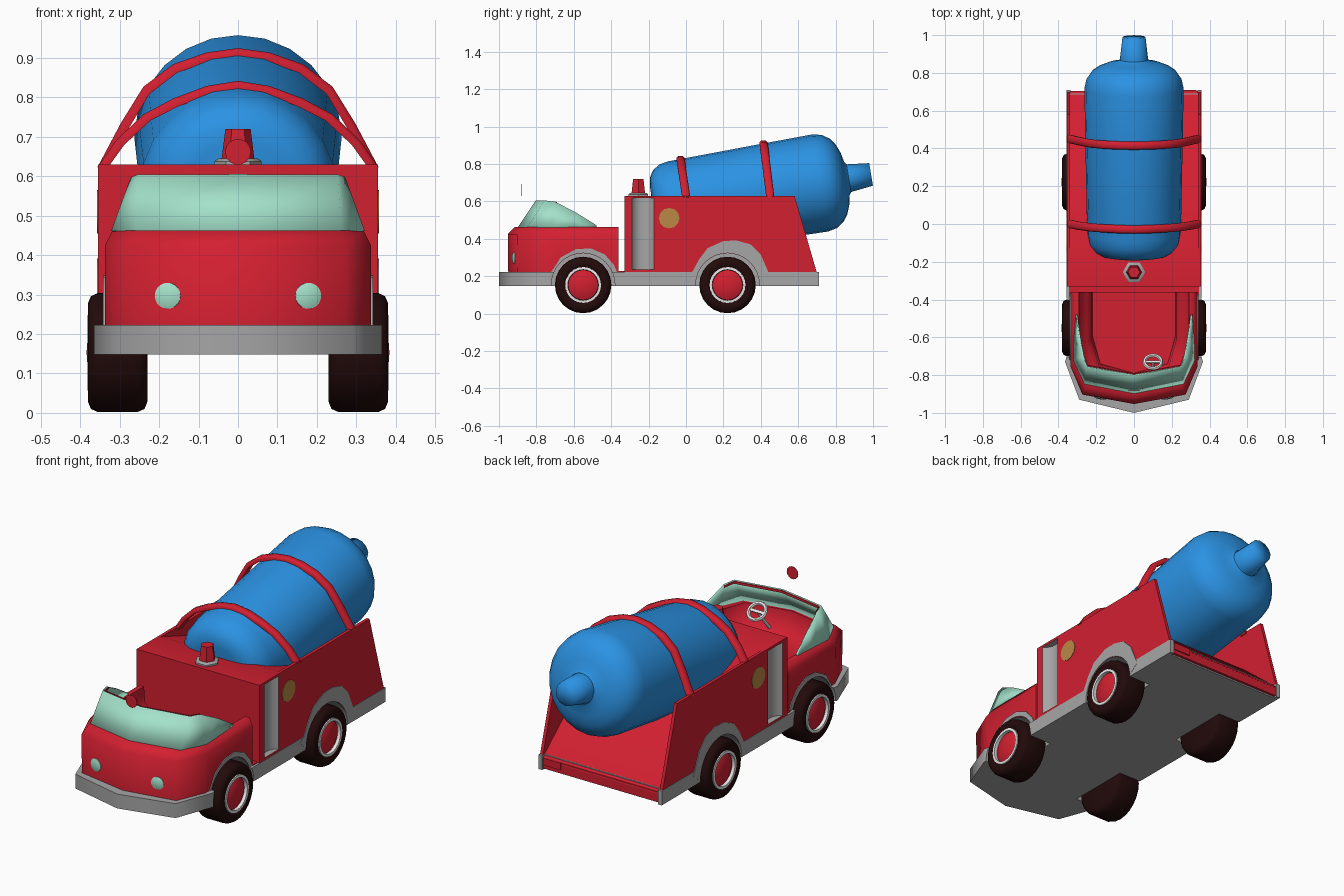
import bpy, bmesh, math
from mathutils import Matrix, Vector

if "Cube" in bpy.data.objects:
    bpy.data.objects.remove(bpy.data.objects["Cube"])


def material(name, rgb):
    m = bpy.data.materials.new(name)
    m.diffuse_color = (*rgb, 1)
    m.use_nodes = True
    m.node_tree.nodes["Principled BSDF"].inputs["Base Color"].default_value = m.diffuse_color
    return m


RED = material("red paint", (0.65, 0.014, 0.030))
BLUE = material("blue drum", (0.024, 0.29, 0.77))
MINT = material("mint glass", (0.37, 0.76, 0.60))
GREY = material("grey metal", (0.38, 0.38, 0.38))
TYRE = material("dark rubber", (0.016, 0.003, 0.003))
GOLD = material("gold", (0.50, 0.25, 0.06))
WHITE = material("pale trim", (0.85, 0.85, 0.85))


def finish(name, bm, mat, matrix=None):
    bmesh.ops.remove_doubles(bm, verts=bm.verts, dist=1e-5)
    if matrix:
        bm.transform(matrix)
    bmesh.ops.recalc_face_normals(bm, faces=bm.faces)
    me = bpy.data.meshes.new(name)
    bm.to_mesh(me)
    bm.free()
    me.materials.append(mat)
    ob = bpy.data.objects.new(name, me)
    bpy.context.collection.objects.link(ob)
    return ob


def loft(name, rings, mat, caps=True, closed=True):
    """Skin a list of equal-length point rings."""
    bm = bmesh.new()
    rows = [[bm.verts.new(p) for p in ring] for ring in rings]
    n = len(rows[0])
    for a, b in zip(rows, rows[1:]):
        for i in range(n if closed else n - 1):
            j = (i + 1) % n
            bm.faces.new((a[i], a[j], b[j], b[i]))
    if caps:
        bm.faces.new(rows[0])
        bm.faces.new(rows[-1])
    return finish(name, bm, mat)


def lathe(name, profile, segs, mat, matrix):
    """Spin (height, radius) points about local z, then place."""
    bm = bmesh.new()
    vs = [bm.verts.new((r, 0, t)) for t, r in profile]
    es = [bm.edges.new(e) for e in zip(vs, vs[1:])]
    bmesh.ops.spin(bm, geom=vs + es, cent=(0, 0, 0), axis=(0, 0, 1),
                   angle=2 * math.pi, steps=segs, use_merge=True)
    return finish(name, bm, mat, matrix)


def prism_x(name, yz, x0, x1, mat):
    return loft(name, [[(x, y, z) for y, z in yz] for x in (x0, x1)], mat)


def box(name, lo, hi, mat):
    yz = [(lo[1], lo[2]), (hi[1], lo[2]), (hi[1], hi[2]), (lo[1], hi[2])]
    return prism_x(name, yz, lo[0], hi[0], mat)


def mirrored(half):
    """Half outline, starting on the centre line."""
    return half + [(-p[0], *p[1:]) for p in reversed(half) if p[0] > 0]


def cut(target, cutters):
    bpy.context.view_layer.objects.active = target
    for c in cutters:
        m = target.modifiers.new("cut", 'BOOLEAN')
        m.operation, m.solver, m.object = 'DIFFERENCE', 'EXACT', c
        m.material_mode = 'TRANSFER'
        bpy.ops.object.modifier_apply(modifier=m.name)


def side_axis(s, y, z):
    """Local z points outward to side s."""
    return Matrix.Translation((0, y, z)) @ Matrix.Rotation(s * math.pi / 2, 4, 'Y')


WZ = 0.153
# axle y, outer fender outline
AXLES = [(-0.55, [(-.36, .2), (-.385, .26), (-.435, .317), (-.51, .349), (-.59, .344),
                  (-.67, .30), (-.735, .2)]),
         (0.222, [(.45, .2), (.40, .315), (.345, .37), (.27, .391), (.20, .388), (.115, .35),
                  (.07, .29), (.035, .225), (0, .2)])]

# chassis plate with pointed bumper
plate = [(0, -1.0), (0.29, -0.93), (0.365, -0.73), (0.357, -0.70), (0.357, 0.71),
         (0.335, 0.71), (0.335, 0.69)]
chassis = loft("chassis", [[(x, y, z) for x, y in mirrored(plate)] for z in (0.148, 0.223)], GREY)


# cab tub, open to the rear between the wheel housings
def cab_ring(w, front, z, back=-0.36):
    pts = [(0, front), (w * 0.81, front + 0.05), (w, front + 0.2), (w, back)]
    return [(x, y, z) for x, y in mirrored(pts)]


cab = loft("cab", [cab_ring(0.337, -0.95, 0.2), cab_ring(0.337, -0.953, 0.425),
                   cab_ring(0.318, -0.915, 0.463)], RED)
tub = loft("tub_cutter", [cab_ring(0.22, -0.79, 0.235, -0.3), cab_ring(0.225, -0.81, 0.32, -0.3),
                          cab_ring(0.25, -0.83, 0.35, -0.3), cab_ring(0.285, -0.87, 0.38, -0.3),
                          cab_ring(0.295, -0.88, 0.5, -0.3)], RED)
box("step_plate", (-0.345, -0.37, 0.21), (0.345, -0.32, 0.227), RED)

# rear body, hollowed with a sloping bed for the drum
body = prism_x("rear_body", [(-0.33, 0.2), (-0.33, 0.63), (0.58, 0.63), (0.705, 0.2)],
               -0.355, 0.355, RED)
hopper = prism_x("hopper_cutter", [(-0.15, 0.63), (-0.15, 0.8), (0.9, 0.8), (0.9, 0.19),
                                   (0.70, 0.21), (0.45, 0.42)], -0.338, 0.338, RED)
box("tailboard", (-0.335, 0.67, 0.155), (0.335, 0.704, 0.208), RED)
scoop = [(.5, -.29), (.356, -.29), (.336, -.277), (.322, -.25), (.322, -.21), (.336, -.183),
         (.356, -.17), (.5, -.17)]
niches, wells = [], []
for s in (1, -1):
    niches.append(loft("niche_cutter", [[(s * x, y, z) for x, y in scoop] for z in (.235, .618)],
                       GREY))
    for y, fender in AXLES:
        wells.append(lathe("well_cutter", [(0.228, 0), (0.228, 0.17), (0.5, 0.17), (0.5, 0)],
                           32, GREY, side_axis(s, y, WZ)))
cut(body, [hopper] + niches + wells)
cut(cab, [tub] + wells)
cut(chassis, wells)
for c in [hopper, tub] + niches + wells:
    bpy.data.objects.remove(c)

for s in (1, -1):
    for y, fender in AXLES:
        # fender arch trim
        ang = [math.pi * i / 16 for i in range(17)]
        arc = fender + [(y - 0.17 * math.cos(t), 0.155 + 0.17 * math.sin(t)) for t in ang]
        prism_x("fender_arch", arc, s * 0.315, s * (0.342 if y < 0 else 0.358), GREY)
        # wheel, rim ring and hub
        place = side_axis(s, y, WZ)
        lathe("tyre", [(.23, 0), (.23, .125), (.237, .143), (.255, .151), (.355, .151),
                       (.373, .143), (.38, .126), (.378, .10), (.365, .09), (.355, 0)],
              24, TYRE, place)
        lathe("rim_ring", [(.36, .096), (.381, .096), (.382, .082), (.36, .082)],
              24, WHITE, place)
        lathe("hub", [(.355, .083), (.366, .08), (.377, .055), (.382, .028), (.384, 0)],
              24, RED, place)
    # side badge
    lathe("badge", [(.352, 0), (.352, .055), (.3575, .055), (.3575, 0)], 12, GOLD,
          side_axis(s, -0.09, 0.51))
    # headlight with pale rim
    aim = Matrix.Translation((s * 0.178, -0.919, 0.297)) @ \
        Matrix.Rotation(s * 0.18, 4, 'Z') @ Matrix.Rotation(math.pi / 2, 4, 'X')
    lathe("headlight_rim", [(-.02, .033), (.003, .033), (.003, .03)], 20, WHITE, aim)
    lathe("headlight", [(.003, .0325), (.008, .02), (.009, 0)], 20, MINT, aim)


# wraparound windscreen with a red inner top rail
def both_sides(pts):
    return [(-x, y, z) for x, y, z in reversed(pts[1:])] + pts


low = [(0, -.895, .46), (.26, -.845, .46), (.318, -.72, .46), (.314, -.6, .46), (.305, -.48, .46)]
top = [(0, -.80, .603), (.25, -.755, .603), (.268, -.70, .597), (.288, -.59, .54),
       (.303, -.48, .472)]
screen = loft("windscreen", [both_sides(low), both_sides(top)], MINT, caps=False, closed=False)
sol = screen.modifiers.new("thickness", 'SOLIDIFY')
sol.thickness, sol.offset = 0.008, 0
rail = [[(x * .98, y + .004 + d, z - h) for x, y, z in both_sides(top[:3])]
        for d, h in ((0, .012), (0, 0), (.006, 0), (.006, .012))]
loft("screen_rail", [list(r) for r in zip(*rail)], RED)

# mixer drum with spout, tilted up to the rear
tilt = Matrix.Translation((0, -0.2, 0.545)) @ Matrix.Rotation(math.radians(-80.5), 4, 'X')
lathe("drum", [(.025, 0), (.03, .14), (.038, .18), (.06, .215), (.10, .24), (.15, .248),
               (.60, .257), (.93, .263), (.98, .252), (1.02, .225), (1.045, .19), (1.065, .14),
               (1.075, .09), (1.085, .076)], 24, BLUE, tilt)
lathe("spout", [(1.05, .078), (1.085, .075), (1.206, .061), (1.206, 0)], 12, BLUE, tilt)


# hoops over the drum
def hoop(y, lean, half):
    rings = []
    for x, z in [(-x, z) for x, z in reversed(half[1:])] + half:
        d = Vector((x, z - 0.55)).normalized() * 0.024
        yy = y - lean * (z - 0.63)
        section = [(-.022, .4), (-.013, 0), (.013, 0), (.022, .4), (.021, 1), (-.021, 1)]
        rings.append([(x - d.x * k, yy + o, z - d.y * k) for o, k in section])
    loft("hoop", rings, RED)


hoop(0.0, 0.14, [(0, .842), (.08, .829), (.165, .797), (.24, .757), (.31, .69), (.357, .622)])
hoop(0.45, 0.12, [(0, .925), (.08, .914), (.165, .884), (.24, .827), (.297, .735), (.357, .622)])

# roof beacon
up = Matrix.Translation((0, -0.255, 0))
lathe("beacon_base", [(.62, 0), (.62, .06), (.638, .06), (.645, .05), (.645, 0)], 6, GREY, up)
lathe("beacon", [(.64, 0), (.64, .042), (.72, .032), (.72, 0)], 6, RED, up)

# small round disc above the windscreen
front = Matrix.Translation((0, -0.88, 0.662)) @ Matrix.Rotation(math.pi / 2, 4, 'X')
lathe("front_disc", [(-.001, 0), (-.001, .033), (.001, .033), (.001, 0)], 14, RED, front)

# steering wheel and column
steer = Matrix.Translation((0.1, -0.73, 0.49)) @ Matrix.Rotation(math.radians(-40), 4, 'X')
ring = [(.01 * math.sin(k * math.pi / 3), .045 + .01 * math.cos(k * math.pi / 3))
        for k in range(7)]
lathe("steering_wheel", ring, 18, WHITE, steer)
lathe("steering_column", [(-.16, .008), (.004, .008), (.004, 0)], 8, WHITE, steer)
box("steering_spoke", (-.045, -.007, -.005), (.045, .007, .005), WHITE).matrix_world = steer

# tail lamp
box("tail_lamp", (0.23, 0.66, 0.175), (0.33, 0.71, 0.212), RED)

# smooth shading with crisp edges, softer on the rounded panels
ANGLES = {"chassis": 75, "cab": 75, "spout": 100, "windscreen": 32, "beacon": 30}
for ob in list(bpy.context.scene.objects):
    bpy.ops.object.select_all(action='DESELECT')
    ob.select_set(True)
    bpy.context.view_layer.objects.active = ob
    bpy.ops.object.shade_smooth_by_angle(angle=math.radians(ANGLES.get(ob.name, 50)))
